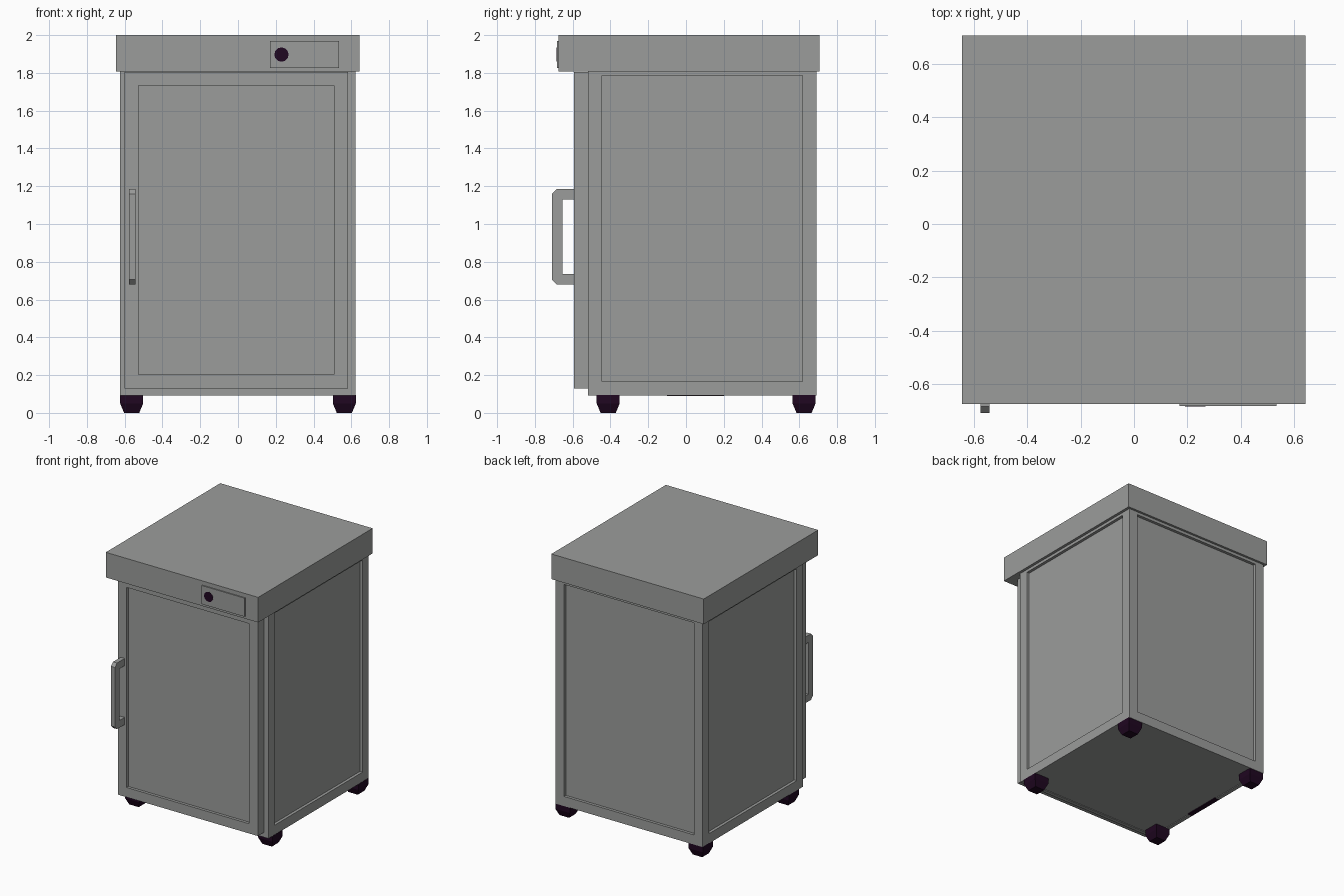
import bpy, bmesh, math
from mathutils import Vector, Matrix

if "Cube" in bpy.data.objects:
    bpy.data.objects.remove(bpy.data.objects["Cube"])


def material(name, rgb):
    m = bpy.data.materials.new(name)
    m.diffuse_color = (*rgb, 1)
    m.use_nodes = True
    m.node_tree.nodes["Principled BSDF"].inputs["Base Color"].default_value = m.diffuse_color
    return m


GREY = material("steel grey", (0.33, 0.336, 0.33))
DARK = material("dark plum rubber", (0.014, 0.002, 0.015))


def finish(name, bm, mat):
    bmesh.ops.recalc_face_normals(bm, faces=bm.faces)
    me = bpy.data.meshes.new(name)
    bm.to_mesh(me)
    bm.free()
    me.materials.append(mat)
    ob = bpy.data.objects.new(name, me)
    bpy.context.collection.objects.link(ob)
    return ob


def box(name, x, y, z, mat, panels=()):
    """Box from min/max pairs; panels = (direction, border, depth) for recessed faces."""
    bm = bmesh.new()
    bmesh.ops.create_cube(bm, size=1)
    for v in bm.verts:
        v.co = [r[0] + (c + 0.5) * (r[1] - r[0]) for c, r in zip(v.co, (x, y, z))]
    bm.normal_update()
    for direction, border, depth in panels:
        d = Vector(direction)
        face = max(bm.faces, key=lambda f: f.normal.dot(d) * 10 + f.calc_area() * 0.01)
        bmesh.ops.inset_individual(bm, faces=[face], thickness=border, use_even_offset=True)
        new = bmesh.ops.extrude_discrete_faces(bm, faces=[face])["faces"][0]
        bmesh.ops.translate(bm, verts=new.verts, vec=-d * depth)
        bm.normal_update()
    return finish(name, bm, mat)


# Cabinet with recessed side, back and bottom panels
box("cabinet_body", (-0.624, 0.622), (-0.52, 0.69), (0.092, 1.86), GREY,
    [((1, 0, 0), 0.074, 0.022), ((-1, 0, 0), 0.074, 0.022),
     ((0, 1, 0), 0.074, 0.022), ((0, 0, -1), 0.03, 0.005)])

# Worktop lid
box("worktop", (-0.645, 0.643), (-0.675, 0.707), (1.808, 2.0), GREY)

# Door with recessed panel
box("door", (-0.6, 0.583), (-0.593, -0.519), (0.129, 1.806), GREY,
    [((0, -1, 0), 0.074, 0.022)])

# Control plate with round knob
box("control_plate", (0.17, 0.535), (-0.6835, -0.674), (1.826, 1.968), GREY)
bm = bmesh.new()
bmesh.ops.create_cone(bm, cap_ends=True, segments=12, radius1=0.038, radius2=0.038, depth=0.006,
                      matrix=Matrix.Translation((0.23, -0.682, 1.897))
                      @ Matrix.Rotation(math.pi / 2, 4, 'X'))
finish("control_knob", bm, DARK)

# Dark strip under the left edge
box("underside_strip", (-0.622, -0.585), (-0.1, 0.2), (0.0905, 0.097), DARK)

# Door handle: chamfered bracket profile (y, z) extruded across x
profile = [(-0.592, 0.68), (-0.685, 0.68), (-0.71, 0.705), (-0.71, 1.16), (-0.685, 1.185),
           (-0.592, 1.185), (-0.592, 1.13), (-0.655, 1.13), (-0.655, 0.735), (-0.592, 0.735)]
bm = bmesh.new()
face = bm.faces.new([bm.verts.new((-0.577, y, z)) for y, z in profile])
ext = bmesh.ops.extrude_face_region(bm, geom=[face])["geom"]
bmesh.ops.translate(bm, vec=(0.034, 0, 0),
                    verts=[g for g in ext if isinstance(g, bmesh.types.BMVert)])
finish("door_handle", bm, GREY)

# Four square feet, tapered below a straight collar
for side, sx in (("left", -1), ("right", 1)):
    for end, y in (("front", -0.412), ("back", 0.625)):
        bm = bmesh.new()
        rings = [[bm.verts.new((sx * 0.563 + a * r, y + b * r, z))
                  for a, b in ((-1, -1), (1, -1), (1, 1), (-1, 1))]
                 for z, r in ((0, 0.04), (0.05, 0.061), (0.094, 0.061))]
        for lo, hi in zip(rings, rings[1:]):
            for i in range(4):
                j = (i + 1) % 4
                bm.faces.new((lo[i], lo[j], hi[j], hi[i]))
        bm.faces.new(rings[0][::-1])
        bm.faces.new(rings[-1])
        finish(f"{end}_{side}_foot", bm, DARK)
